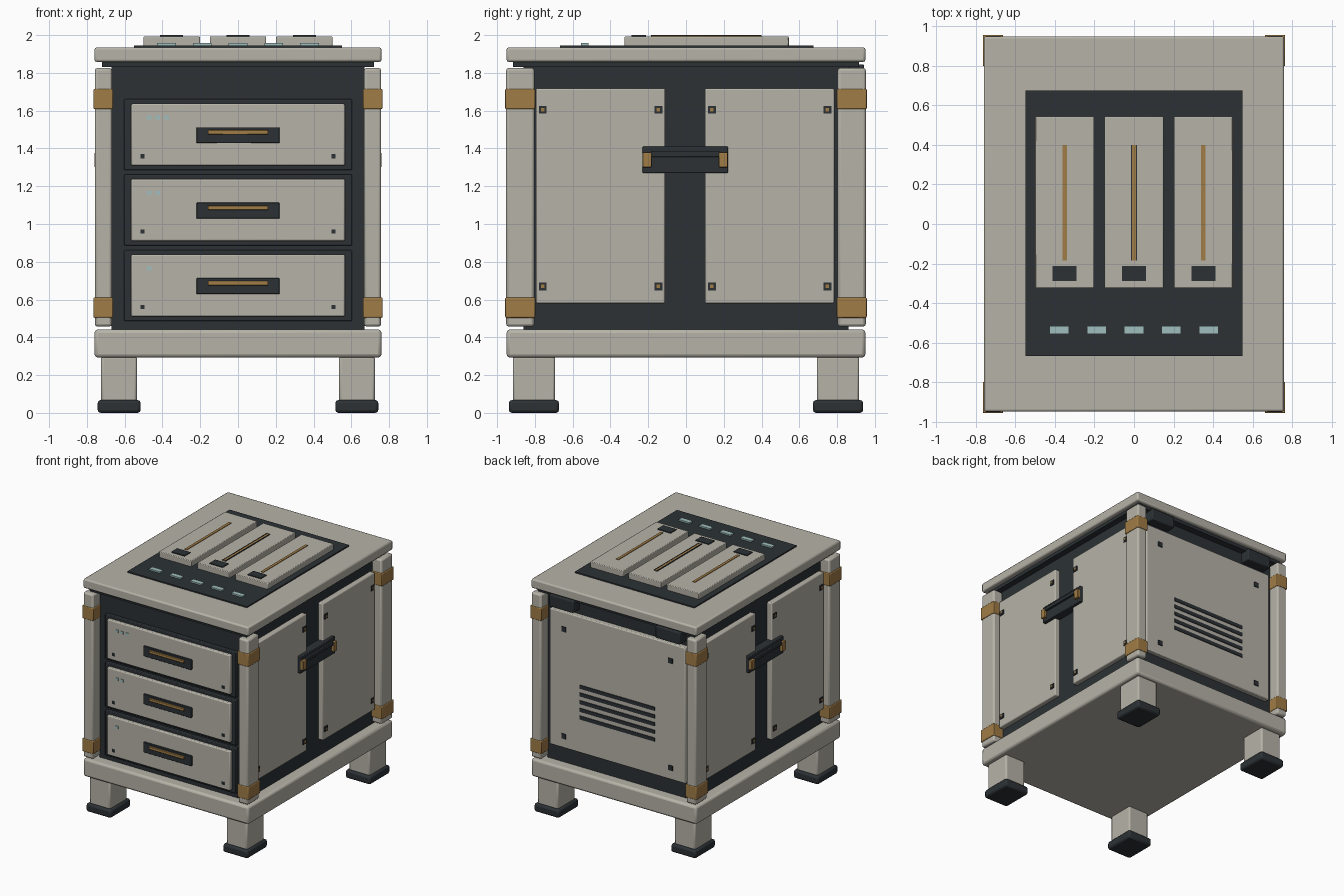
import bpy


def material(name, rgb):
    m = bpy.data.materials.new(name)
    m.diffuse_color = (*rgb, 1)
    return m


BEIGE = material("beige_paint", (0.47, 0.45, 0.39))
DARK = material("dark_metal", (0.025, 0.031, 0.036))
BRASS = material("brass", (0.35, 0.20, 0.06))
TEAL = material("teal_lamp", (0.35, 0.51, 0.51))


def box(name, x, y, z, mat, bevel=0.0, segments=2):
    """Box from (min, max) ranges, with an optional rounded edge."""
    lo = [min(r) for r in (x, y, z)]
    hi = [max(r) for r in (x, y, z)]
    bpy.ops.mesh.primitive_cube_add(size=1, location=[(a + b) / 2 for a, b in zip(lo, hi)])
    ob = bpy.context.object
    ob.name = name
    ob.scale = [b - a for a, b in zip(lo, hi)]
    bpy.ops.object.transform_apply(location=False, rotation=False, scale=True)
    ob.data.materials.append(mat)
    if bevel:
        mod = ob.modifiers.new("bevel", 'BEVEL')
        mod.width = bevel
        mod.segments = segments
        bpy.ops.object.shade_smooth_by_angle(angle=0.6)
    return ob


def around(c, size):
    return (c - size / 2, c + size / 2)


def sgn(s, a, b):
    return (s * a, s * b)


# Main body, gasket, lid and plinth
box("body", (-0.67, 0.67), (-0.86, 0.86), (0.43, 1.84), DARK)
box("lid_gasket", (-0.72, 0.72), (-0.916, 0.916), (1.83, 1.862), DARK)
box("lid", (-0.76, 0.76), (-0.95, 0.95), (1.858, 1.935), BEIGE, 0.012)
box("plinth", (-0.76, 0.76), (-0.95, 0.95), (0.293, 0.442), BEIGE, 0.018)

# Corners: posts, brass brackets, legs and feet
for sx in (-1, 1):
    for sy in (-1, 1):
        box("corner_post", sgn(sx, 0.667, 0.758), sgn(sy, 0.803, 0.952), (0.457, 1.826), BEIGE, 0.014)
        for z in (0.557, 1.662):
            box("corner_bracket", sgn(sx, 0.662, 0.765), sgn(sy, 0.798, 0.957), around(z, 0.107), BRASS, 0.006)
        box("leg", sgn(sx, 0.535, 0.725), sgn(sy, 0.693, 0.917), (0.06, 0.30), BEIGE, 0.012)
        box("foot", sgn(sx, 0.515, 0.743), sgn(sy, 0.672, 0.938), (0, 0.068), DARK, 0.016)

# Front drawers, with one to three lamps each
for i, z in enumerate((0.674, 1.074, 1.473)):
    box("drawer_frame", (-0.603, 0.603), (-0.888, -0.85), around(z, 0.376), DARK, 0.006)
    box("drawer_front", (-0.566, 0.566), (-0.915, -0.86), around(z, 0.328), BEIGE, 0.008)
    box("drawer_handle_plate", (-0.22, 0.22), (-0.93, -0.90), around(z - 0.003, 0.084), DARK, 0.004)
    box("drawer_handle_bar", (-0.16, 0.16), (-0.944, -0.92), around(z + 0.012, 0.024), BRASS, 0.004)
    for x in (-0.505, 0.505):
        box("drawer_screw", around(x, 0.022), (-0.92, -0.90), around(z - 0.114, 0.022), DARK)
    for k in range(i + 1):
        box("drawer_lamp", around(-0.471 + k * 0.047, 0.024), (-0.919, -0.90), around(z + 0.09, 0.022), TEAL)

# Side doors with screws, and the latch handle between them
for s in (-1, 1):
    for y in (-0.4525, 0.4425):
        box("side_panel", sgn(s, 0.66, 0.712), around(y, 0.685), (0.58, 1.718), BEIGE, 0.008)
        for dy in (-0.306, 0.306):
            for z in (0.67, 1.605):
                box("side_screw_seat", sgn(s, 0.70, 0.718), around(y + dy, 0.042), around(z, 0.042), DARK)
                box("side_screw", sgn(s, 0.71, 0.722), around(y + dy, 0.018), around(z, 0.018), BRASS)
    box("latch_plate", sgn(s, 0.66, 0.738), (-0.23, 0.222), (1.27, 1.41), DARK, 0.005)
    box("latch_bar", sgn(s, 0.73, 0.755), (-0.187, 0.179), (1.355, 1.385), DARK, 0.004)
    for y in (-0.206, 0.198):
        box("latch_end", sgn(s, 0.73, 0.76), around(y, 0.046), (1.30, 1.378), BRASS, 0.004)

# Back panel with vent slots and screws, lid hinges above
box("back_panel", (-0.625, 0.625), (0.85, 0.902), (0.58, 1.71), BEIGE, 0.008)
for i in range(5):
    box("vent_slot", (-0.345, 0.345), (0.89, 0.908), around(0.875 + i * 0.064, 0.03), DARK)
for x in (-0.49, 0.49):
    for z in (0.68, 1.57):
        box("back_screw", around(x, 0.04), (0.89, 0.91), around(z, 0.04), DARK)
    box("lid_hinge", around(x, 0.225), (0.85, 0.943), (1.745, 1.845), DARK, 0.008)

# Top control plate with three raised sliders and a row of lamps
box("top_plate", (-0.55, 0.55), (-0.668, 0.675), (1.93, 1.945), DARK)
for x in (-0.351, 0, 0.351):
    box("slider_block", around(x, 0.298), (-0.325, 0.544), (1.94, 1.993), BEIGE, 0.005)
    box("slider_strip", around(x, 0.022), (-0.185, 0.40), (1.985, 1.998), BRASS)
    box("slider_tab", around(x, 0.122), (-0.288, -0.212), (1.985, 2.0), DARK)
for side in (-0.0125, 0.0125):
    box("middle_slider_edge", around(side, 0.006), (-0.185, 0.40), (1.985, 2.0), DARK)
for i in range(5):
    box("top_lamp", around(-0.378 + i * 0.189, 0.10), (-0.556, -0.515), (1.94, 1.957), TEAL)
